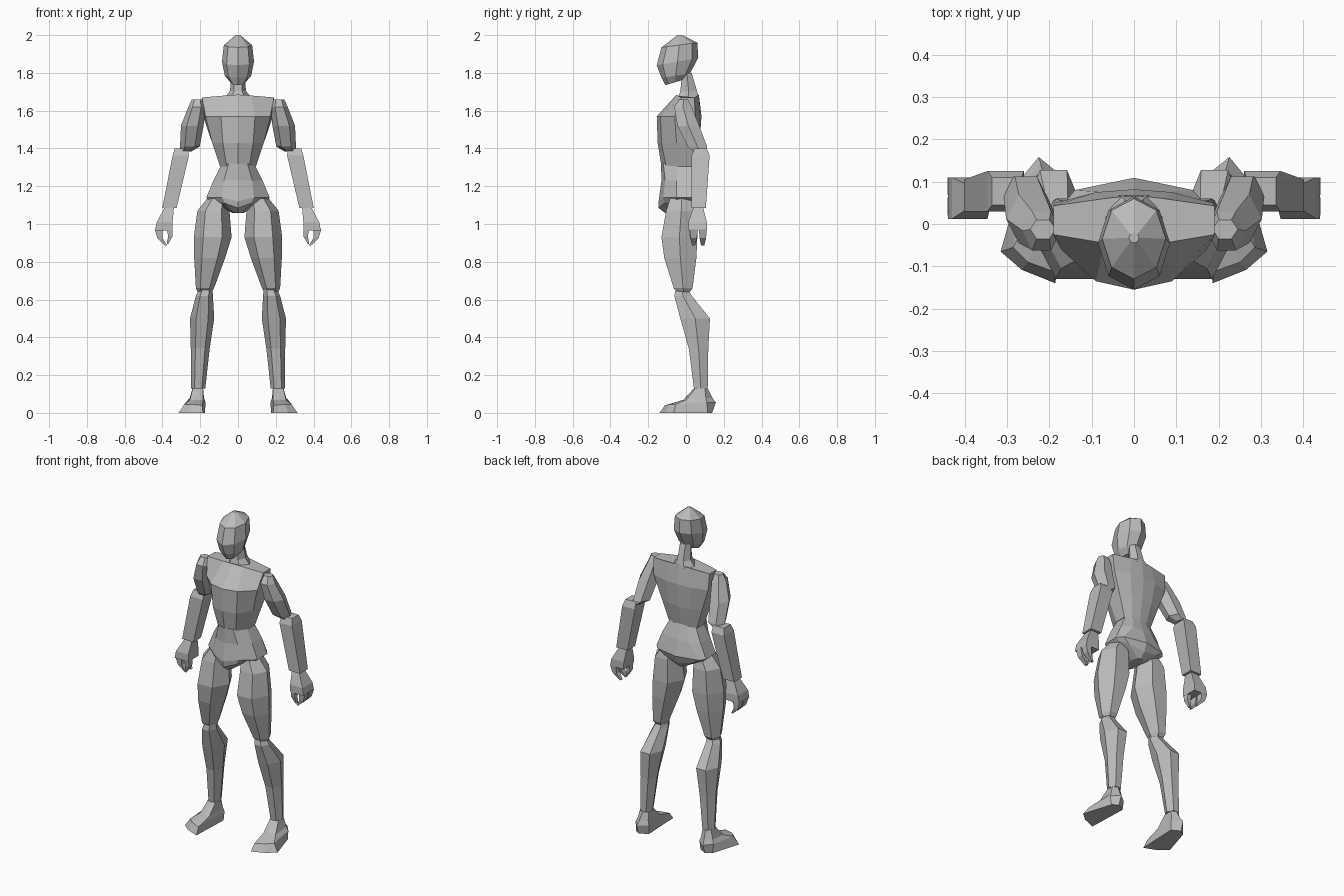
import bpy, bmesh, math

grey = bpy.data.materials.new("plain grey")
grey.diffuse_color = (0.5, 0.5, 0.5, 1)


def loft(name, rings, mirror=False):
    """Skin a stack of rings with flat quads and cap both ends."""
    bm = bmesh.new()
    loops = [[bm.verts.new(p) for p in r] for r in rings]
    n = len(loops[0])
    for a, b in zip(loops, loops[1:]):
        for i in range(n):
            j = (i + 1) % n
            bm.faces.new((a[i], a[j], b[j], b[i]))
    bm.faces.new(loops[0])
    bm.faces.new(loops[-1])
    bmesh.ops.recalc_face_normals(bm, faces=bm.faces)
    me = bpy.data.meshes.new(name)
    bm.to_mesh(me)
    bm.free()
    me.materials.append(grey)
    ob = bpy.data.objects.new(name, me)
    bpy.context.collection.objects.link(ob)
    if mirror:
        ob.modifiers.new("mirror", 'MIRROR').use_mirror_merge = False
    return ob


def ring(n, cx, w, yf, yb, zf, zb=None):
    """n-gon fitted to centre x, half width, front/back y and front/back z."""
    zb = zf if zb is None else zb
    turn = math.pi / 4 if n == 4 else 0
    angs = [turn + 2 * math.pi * i / n for i in range(n)]
    mx = max(math.cos(a) for a in angs)
    my = max(math.sin(a) for a in angs)
    pts = []
    for a in angs:
        t = 0.5 + 0.5 * math.sin(a) / my
        pts.append((cx + w * math.cos(a) / mx, yf + (yb - yf) * t, zf + (zb - zf) * t))
    return pts


def sym(z, half):
    """Full ring from a half outline running front centre to back centre."""
    pts = [(p[0], p[1], p[2] if len(p) > 2 else z) for p in half]
    return pts + [(-x, y, h) for x, y, h in pts[-2:0:-1]]


def limb(name, n, specs, mirror=True):
    return loft(name, [ring(n, *s) for s in specs], mirror)


# Head and neck
limb("head", 8, [
    (0, .04, -.11, -.01, 1.735, 1.765),
    (0, .07, -.13, .02, 1.775, 1.795),
    (0, .085, -.155, .065, 1.84, 1.88),
    (0, .075, -.13, .06, 1.935, 1.96),
    (0, .012, -.045, -.02, 2.0)], False)
limb("neck", 6, [
    (0, .07, -.04, .068, 1.67),
    (0, .042, -.03, .058, 1.705),
    (0, .036, -.02, .03, 1.80)], False)

# Chest
loft("chest", [
    sym(1.305, [(0, -.13), (.06, -.105), (.095, -.04), (.095, .03), (.05, .045), (0, .05)]),
    sym(1.43, [(0, -.15), (.08, -.13), (.137, -.05), (.137, .04), (.07, .065), (0, .072)]),
    sym(1.57, [(0, -.155), (.09, -.135), (.172, -.06), (.185, .05), (.09, .075), (0, .082)]),
    sym(1.67, [(0, -.05, 1.685), (.07, -.045, 1.68), (.19, -.025), (.19, .043),
               (.07, .06, 1.68), (0, .068, 1.685)])])

# Abdomen and pelvis
loft("pelvis", [
    sym(1.32, [(0, -.132), (.05, -.12), (.085, -.04), (.085, .03), (.04, .045), (0, .05)]),
    sym(1.23, [(0, -.13), (.075, -.11), (.13, -.05), (.13, .045), (.07, .075), (0, .08)]),
    sym(1.14, [(0, -.145, 1.12), (.085, -.12), (.168, -.05), (.168, .045), (.14, .08), (0, .109)]),
    sym(1.11, [(0, -.145, 1.085), (.07, -.115), (.15, -.05, 1.125), (.15, .045, 1.125),
               (.1, .075), (0, .09, 1.09)]),
    sym(1.058, [(0, -.11), (.02, -.09), (.03, -.02), (.03, .02), (.02, .05), (0, .06)])])

# Arms
limb("upper_arm", 6, [
    (.215, .03, -.035, .01, 1.66),
    (.218, .045, -.062, .03, 1.62),
    (.242, .06, -.045, .07, 1.52),
    (.255, .052, .01, .112, 1.41),
    (.275, .03, .04, .11, 1.385)])
limb("forearm", 4, [
    (.30, .035, .045, .11, 1.40),
    (.303, .043, .03, .125, 1.362),
    (.363, .038, .03, .105, 1.085)])

# Hands: palm, two curled fingers and a thumb
limb("palm", 4, [
    (.363, .024, .04, .09, 1.09),
    (.388, .042, .012, .11, 1.01),
    (.393, .046, .012, .11, .965)])
for i, y in enumerate((.02, .068)):
    limb("finger_%d" % (i + 1), 4, [
        (.42, .02, y, y + .042, .97),
        (.413, .014, y + .004, y + .038, .925),
        (.38, .005, y + .012, y + .028, .885)])
limb("thumb", 4, [
    (.362, .014, .015, .055, .97),
    (.358, .012, .02, .05, .935),
    (.373, .004, .03, .045, .895)])

# Legs
limb("thigh", 6, [
    (.108, .055, -.085, .04, 1.135),
    (.13, .085, -.105, .055, 1.07),
    (.134, .1, -.13, .06, .93),
    (.15, .082, -.115, .055, .82),
    (.175, .048, -.065, .035, .66),
    (.175, .038, -.045, .02, .64)])
limb("calf", 6, [
    (.17, .035, -.055, .01, .655),
    (.178, .045, -.062, .03, .62),
    (.19, .064, -.03, .127, .5),
    (.2, .05, .015, .118, .34),
    (.211, .038, .042, .115, .13)])

# Feet: sole, toe top, instep, ankle
loft("foot", [
    [(.185, -.14, 0), (.265, -.108, 0), (.315, -.065, 0), (.26, .115, 0), (.225, .138, 0), (.175, .11, 0)],
    [(.19, -.112, .04), (.25, -.09, .045), (.285, -.055, .045), (.265, .11, .055), (.225, .158, .055), (.172, .115, .055)],
    [(.185, -.015, .068), (.22, -.012, .07), (.255, 0, .068), (.255, .105, .08), (.22, .14, .08), (.18, .11, .08)],
    [(.185, .045, .13), (.212, .042, .13), (.24, .05, .13), (.24, .1, .135), (.212, .112, .135), (.185, .1, .135)]],
    True)
